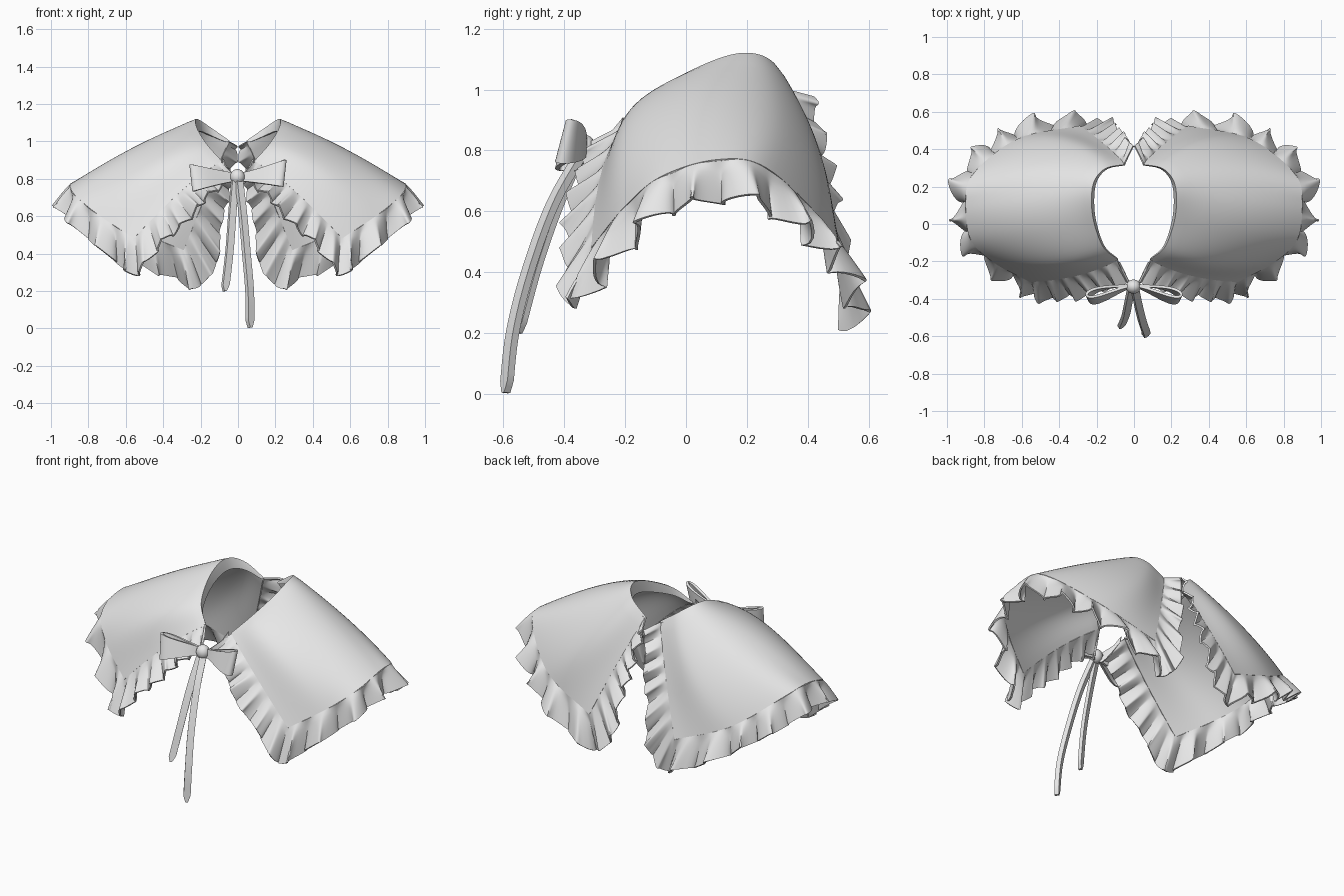
import bpy, math
from mathutils import Vector as V

if "Cube" in bpy.data.objects:
    bpy.data.objects.remove(bpy.data.objects["Cube"])

cloth = bpy.data.materials.new("light_grey_cloth")
cloth.diffuse_color = (0.8, 0.8, 0.8, 1)
cloth.use_nodes = True
cloth.node_tree.nodes["Principled BSDF"].inputs["Base Color"].default_value = cloth.diffuse_color


def spline(pts, x):
    """Smooth curve through pts, x counted in points."""
    n = len(pts)
    i = max(0, min(int(x), n - 2))
    t = x - i
    b, c = V(pts[i]), V(pts[i + 1])
    a = V(pts[i - 1]) if i > 0 else 2 * b - c
    d = V(pts[i + 2]) if i + 2 < n else 2 * c - b
    return 0.5 * (2 * b + (c - a) * t + (2 * a - 5 * b + 4 * c - d) * t ** 2
                  + (3 * b - a - 3 * c + d) * t ** 3)


def finish(ob):
    """Bake modifiers, smooth with sharp rims, assign the cloth."""
    bpy.ops.object.select_all(action='DESELECT')
    ob.select_set(True)
    bpy.context.view_layer.objects.active = ob
    bpy.ops.object.convert(target='MESH')
    bpy.ops.object.shade_smooth_by_angle(angle=math.radians(50))
    ob.data.materials.clear()
    ob.data.materials.append(cloth)


def sheet(name, rows, thick, mirror=False):
    """Cloth sheet from a grid of points."""
    w = len(rows[0])
    verts = [p for r in rows for p in r]
    faces = [(i * w + j, i * w + j + 1, (i + 1) * w + j + 1, (i + 1) * w + j)
             for i in range(len(rows) - 1) for j in range(w - 1)]
    me = bpy.data.meshes.new(name)
    me.from_pydata(verts, [], faces)
    ob = bpy.data.objects.new(name, me)
    bpy.context.collection.objects.link(ob)
    s = ob.modifiers.new("thickness", 'SOLIDIFY')
    s.thickness, s.offset = thick, 0
    if mirror:
        m = ob.modifiers.new("other_half", 'MIRROR')
        m.use_mirror_merge = False
    finish(ob)


# Collar panel: neck, middle and hem lines, from front to back
neck = [(.09, -.19, .89), (.17, -.12, .98), (.22, .02, 1.06), (.23, .15, 1.11),
        (.21, .24, 1.11), (.15, .30, 1.07), (.05, .32, 1.0)]
middle = [(.30, -.27, .735), (.43, -.2, .86), (.52, -.03, .945), (.56, .14, .96),
          (.53, .30, .91), (.36, .43, .80), (.17, .43, .72)]
hem = [(.555, -.305, .48), (.75, -.20, .61), (.87, -.08, .71), (.895, .10, .765),
       (.86, .26, .74), (.62, .45, .56), (.29, .52, .42)]


def panel(u, v):
    n, m, h = (spline(line, u * 6) for line in (neck, middle, hem))
    return n * (1 - v) * (1 - 2 * v) + m * 4 * v * (1 - v) + h * v * (2 * v - 1)


rows = []
for i in range(49):
    u = i / 48
    top = panel(u, 0)
    roll = math.sin(math.pi * u) ** .7
    lip = V((-.012 * roll, 0, -.06 * roll - .004))
    rows.append([top + lip, top + lip * .4] + [panel(u, j / 20) for j in range(21)])
sheet("collar_panels", rows, .012, True)

# Ruffle: gathered strip along front edge, hem and back edge
outer = [(0, (.03, -.31, .83)), (.5, (.21, -.37, .65)), (.88, (.445, -.405, .41)),
         (1, (.55, -.38, .30)), (1.06, (.63, -.33, .33)), (1.167, (.775, -.235, .45)),
         (1.333, (.91, -.09, .59)), (1.5, (.95, .10, .63)), (1.667, (.92, .29, .61)),
         (1.833, (.66, .505, .42)), (1.95, (.36, .565, .28)), (2, (.23, .535, .20)),
         (2.15, (.13, .545, .33)), (2.5, (.07, .49, .63)), (2.8, (.03, .45, .84)),
         (3, (.0, .41, .97))]


def seam(s):
    if s < 1:
        return panel(0, s)
    return panel(s - 1, 1) if s < 2 else panel(1, 3 - s)


def free_edge(s):
    i = 0
    while i < len(outer) - 2 and s > outer[i + 1][0]:
        i += 1
    t = (s - outer[i][0]) / (outer[i + 1][0] - outer[i][0])
    return spline([q for _, q in outer], i + t)


N = 540
P = [seam(3 * i / N) for i in range(N + 1)]
Q = [free_edge(3 * i / N) for i in range(N + 1)]
rows, phase = [], 0
for i in range(N + 1):
    a, b = max(i - 8, 0), min(i + 8, N)
    tangent = (P[b] + Q[b] - P[a] - Q[a]).normalized()
    drop = Q[i] - P[i]
    out = tangent.cross(drop).normalized()
    # blend from tight gathers on the straight edges to wide ones on the hem
    s = 3 * i / N
    k = max(0, min(1, (s - .97) * 12, (2.03 - s) * 12))
    if i:
        phase += (P[i] - P[i - 1]).length * (10 - 4.3 * k) * 2 * math.pi
    size = .024 + .024 * k
    wave = math.sin(phase + .5 * math.sin(phase * .31))
    length = 1 + .06 * math.sin(phase * .37)
    row = []
    for j in range(9):
        t = j / 8
        row.append(P[i] + drop * t * length + out * wave * size * t ** .8
                   + tangent * (.009 + .011 * k) * t * math.sin(2 * phase))
    rows.append(row)
sheet("ruffles", rows, .01, True)

# Bow loops: narrow openings, leaning back
for name, k, lift in (("bow_loop_left", -1, -.005), ("bow_loop_right", 1, .02)):
    rows = []
    for i in range(33):
        a = i / 32
        f = math.sin(math.pi * a)
        x = k * (.01 + .235 * f ** .8)
        y = -.33 - .062 * f + .026 * math.sin(2 * math.pi * a)
        lean = .03 * f * a
        h = .022 + .05 * f
        rows.append([V((x + k * .008 * c, y + lean * c, .81 + lift * f + h * c))
                     for c in (-1, -.5, 0, .5, 1)])
    sheet(name, rows, .014)

# Bow knot
bpy.ops.mesh.primitive_uv_sphere_add(segments=20, ring_count=12, radius=1,
                                     location=(-.003, -.335, .81))
knot = bpy.context.object
knot.name = "bow_knot"
knot.scale = (.04, .038, .042)
finish(knot)


def ribbon(name, path, side, half, thick, mirror=False, pointed=True):
    rows = []
    for i in range(41):
        t = i / 40
        c = spline(path, t * (len(path) - 1))
        w = half * (min(1, .35 + (1 - t) * 14) if pointed else 1)
        rows.append([c + V(side).normalized() * w * e for e in (-1, 0, 1)])
    sheet(name, rows, thick, mirror)


# Hanging ribbon ends and the ties that join the knot to the collar
ribbon("ribbon_end_right", [(.005, -.345, .79), (.025, -.44, .62), (.045, -.52, .40),
                            (.062, -.57, .20), (.065, -.592, .004)],
       (.8, .6, .1), .02, .026)
ribbon("ribbon_end_left", [(-.015, -.345, .79), (-.03, -.42, .62), (-.045, -.49, .42),
                           (-.07, -.55, .20)],
       (.85, .5, .1), .021, .02)
ribbon("collar_ties", [(.0, -.33, .80), (.03, -.31, .79), (.05, -.27, .82),
                       (.08, -.21, .89)], (0, .3, 1), .018, .01, True, False)
